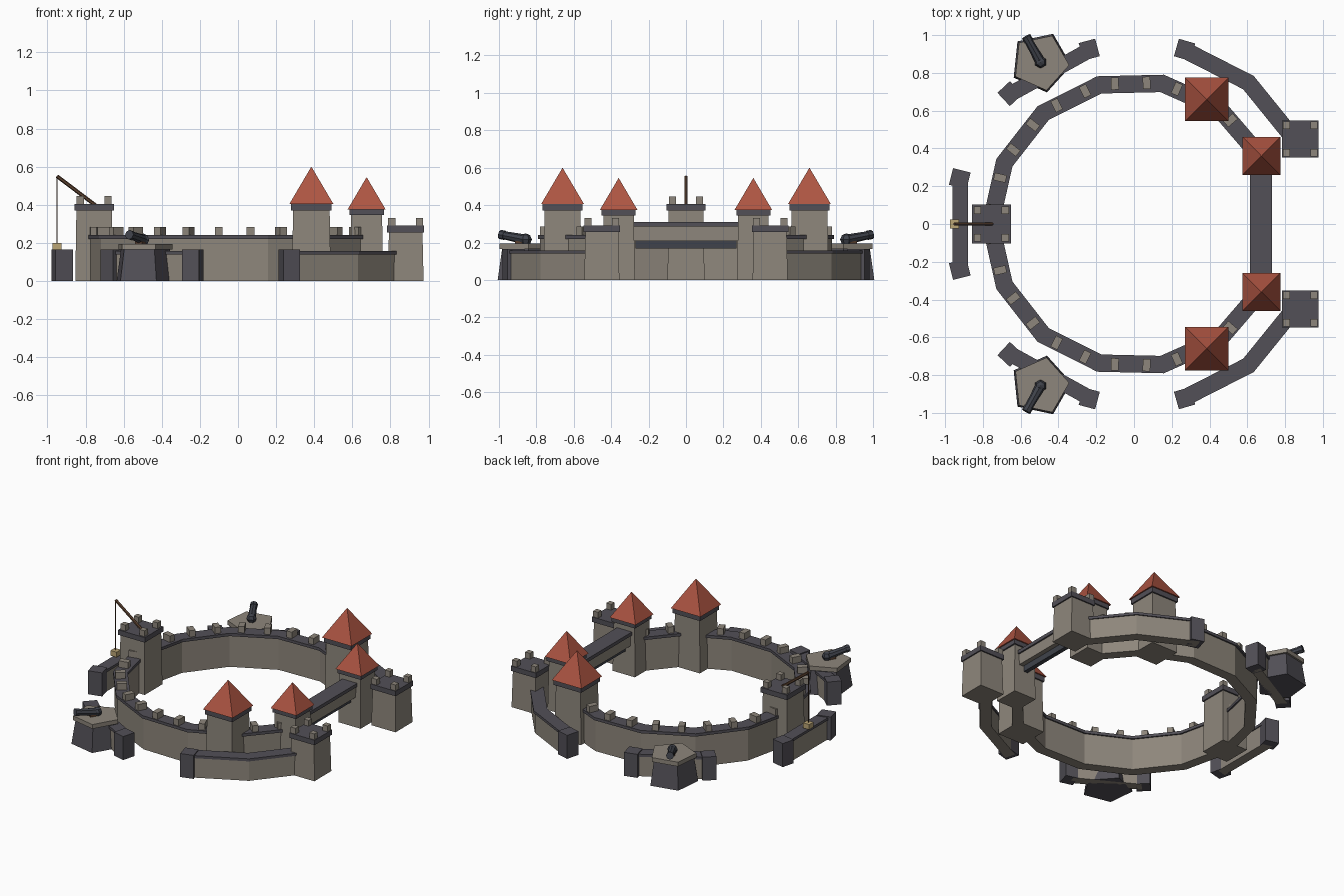
import bpy, bmesh
from math import radians, cos, sin, pi
from mathutils import Vector, Matrix

if "Cube" in bpy.data.objects:
    bpy.data.objects.remove(bpy.data.objects["Cube"])


def material(name, r, g, b):
    m = bpy.data.materials.new(name)
    m.diffuse_color = (r, g, b, 1)
    m.use_nodes = True
    m.node_tree.nodes["Principled BSDF"].inputs["Base Color"].default_value = m.diffuse_color
    return m


STONE = material("stone", 0.27, 0.24, 0.20)
SLATE = material("slate", 0.085, 0.08, 0.095)
ROOF = material("roof_tile", 0.42, 0.09, 0.055)
IRON = material("iron", 0.05, 0.055, 0.07)
WOOD = material("wood", 0.11, 0.055, 0.03)
CRATE = material("crate_wood", 0.5, 0.38, 0.18)


def finish(name, bm, mat, mirror):
    bmesh.ops.recalc_face_normals(bm, faces=bm.faces[:])
    me = bpy.data.meshes.new(name)
    bm.to_mesh(me)
    bm.free()
    me.materials.append(mat)
    ob = bpy.data.objects.new(name, me)
    bpy.context.collection.objects.link(ob)
    if mirror:  # copy to the other side of the castle (y -> -y)
        mod = ob.modifiers.new("mirror", 'MIRROR')
        mod.use_axis = (False, True, False)
        mod.use_mirror_merge = False
    return ob


def polar(r, deg, z=0.0):
    return Vector((r * cos(radians(deg)), r * sin(radians(deg)), z))


def add_box(bm, centre, size, turn=0.0):
    m = (Matrix.Translation(centre) @ Matrix.Rotation(radians(turn), 4, 'Z')
         @ Matrix.Diagonal((*size, 1)))
    bmesh.ops.create_cube(bm, size=1, matrix=m)


def box(name, centre, size, mat, turn=0.0, mirror=False):
    bm = bmesh.new()
    add_box(bm, centre, size, turn)
    return finish(name, bm, mat, mirror)


def prism(name, x, y, z0, z1, r0, r1, sides, turn, mat, mirror=False):
    """Upright tapered prism; radii are measured to the corners."""
    bm = bmesh.new()
    m = Matrix.Translation((x, y, (z0 + z1) / 2)) @ Matrix.Rotation(radians(turn), 4, 'Z')
    bmesh.ops.create_cone(bm, cap_ends=True, segments=sides, radius1=r0,
                          radius2=r1, depth=z1 - z0, matrix=m)
    return finish(name, bm, mat, mirror)


def rod(name, a, b, r0, r1, sides, mat, mirror=False):
    a, b = Vector(a), Vector(b)
    bm = bmesh.new()
    m = (Matrix.Translation((a + b) / 2)
         @ (b - a).to_track_quat('Z', 'Y').to_matrix().to_4x4())
    bmesh.ops.create_cone(bm, cap_ends=True, segments=sides, radius1=r0,
                          radius2=r1, depth=(b - a).length, matrix=m)
    return finish(name, bm, mat, mirror)


def arc_wall(name, angles, r_in, r_out, z0, z1, mat, mirror=False):
    """Faceted wall that follows a list of angles round the centre."""
    bm = bmesh.new()
    rings = [[bm.verts.new(polar(r, a, z)) for r, z in
              ((r_in, z0), (r_out, z0), (r_out, z1), (r_in, z1))] for a in angles]
    for p, q in zip(rings, rings[1:]):
        for i in range(4):
            j = (i + 1) % 4
            bm.faces.new((p[i], p[j], q[j], q[i]))
    bm.faces.new(rings[0])
    bm.faces.new(rings[-1])
    return finish(name, bm, mat, mirror)


def square_tower(name, x, y, half, collar_half, z_body, z_collar, mirror):
    s = 2 ** 0.5
    prism(name + "_body", x, y, 0, z_body, (half + 0.004) * s, (half - 0.002) * s,
          4, 45, STONE, mirror)
    prism(name + "_collar", x, y, z_body, z_collar, collar_half * s, collar_half * s,
          4, 45, SLATE, mirror)


def roofed_tower(name, x, y, half, collar_half, z_body, z_collar, roof_half, z_top):
    square_tower(name, x, y, half, collar_half, z_body, z_collar, True)
    prism(name + "_roof", x, y, z_collar, z_top, roof_half * 2 ** 0.5, 0, 4, 45, ROOF, True)


def open_tower(name, x, y, half, collar_half, z_body, z_collar, mirror):
    square_tower(name, x, y, half, collar_half, z_body, z_collar, mirror)
    bm = bmesh.new()
    for sx in (-1, 1):
        for sy in (-1, 1):
            add_box(bm, (x + sx * 0.073, y + sy * 0.073, z_collar + 0.02), (0.038, 0.038, 0.042))
    finish(name + "_battlements", bm, STONE, mirror)


# Main ring wall with walkway and battlements, open on the +x side
ring = [28 + i * 304 / 12 for i in range(13)]
arc_wall("ring_wall", ring, 0.722, 0.796, 0, 0.22, STONE)
arc_wall("ring_walkway", ring, 0.712, 0.806, 0.22, 0.24, SLATE)
bm = bmesh.new()
for a, b in zip(ring, ring[1:]):
    p, q = polar(0.764, a, 0.262), polar(0.764, b, 0.262)
    for t in (0.25, 0.75):
        add_box(bm, p.lerp(q, t), (0.065, 0.04, 0.045), (a + b) / 2)
finish("ring_battlements", bm, STONE, False)

# Roofed towers on the ring and at the gate
roofed_tower("large_tower", 0.385, 0.66, 0.098, 0.106, 0.37, 0.405, 0.115, 0.60)
roofed_tower("gate_tower", 0.675, 0.36, 0.083, 0.091, 0.345, 0.375, 0.10, 0.545)

# Gate bridge between the two gate towers
box("gate_beam", (0.673, 0, 0.247), (0.095, 0.56, 0.077), STONE)
box("gate_walkway", (0.673, 0, 0.297), (0.116, 0.56, 0.024), SLATE)
box("gate_portcullis", (0.673, 0, 0.188), (0.03, 0.54, 0.042), IRON)

# Outer walls beside the gate, with corner towers
outer = [27, 51, 75]
arc_wall("outer_wall", outer, 0.925, 1.0, 0, 0.14, STONE, True)
arc_wall("outer_walkway", outer, 0.918, 1.008, 0.14, 0.158, SLATE, True)
box("outer_wall_end", polar(0.96, 73.8, 0.0825), (0.096, 0.09, 0.165), SLATE, 73.8, True)
open_tower("corner_tower", 0.88, 0.45, 0.09, 0.097, 0.255, 0.29, True)

# Short detached walls: one at the rear, one on each flank
for name, mid, mirror in (("rear", 180, False), ("flank", 119, True)):
    span = [mid - 14, mid + 14]
    arc_wall(name + "_wall", span, 0.912, 0.982, 0, 0.14, STONE, mirror)
    arc_wall(name + "_walkway", span, 0.905, 0.99, 0.14, 0.158, SLATE, mirror)
    bm = bmesh.new()
    for a in span:
        add_box(bm, polar(0.953, a + (0.6 if a > mid else -0.6), 0.0825), (0.096, 0.09, 0.165), a)
    finish(name + "_wall_ends", bm, SLATE, mirror)

# Five-sided bastions with cannons
bx, by = -0.495, 0.857
prism("bastion_body", bx, by, 0, 0.165, 0.164, 0.138, 5, 120, SLATE, True)
prism("bastion_platform", bx, by, 0.165, 0.195, 0.153, 0.153, 5, 120, STONE, True)
box("cannon_carriage", (bx - 0.012, by + 0.021, 0.2), (0.06, 0.04, 0.016), WOOD, 120, True)
breech = Vector((bx, by, 0.216))
aim = Vector((-0.48, 0.86, 0.17))
rod("cannon_barrel", breech, breech + aim * 0.155, 0.027, 0.021, 8, IRON, True)
rod("cannon_muzzle", breech + aim * 0.13, breech + aim * 0.158, 0.025, 0.025, 8, IRON, True)
bm = bmesh.new()
bmesh.ops.create_uvsphere(bm, u_segments=6, v_segments=4, radius=0.033,
                          matrix=Matrix.Translation(breech))
finish("cannon_breech", bm, IRON, True)

# Rear tower with a crane holding a crate over the rear wall
open_tower("rear_tower", -0.755, 0, 0.095, 0.103, 0.37, 0.405, False)
rod("crane_boom", (-0.745, 0, 0.395), (-0.95, 0, 0.55), 0.01, 0.01, 6, WOOD)
rod("crane_rope", (-0.95, 0, 0.19), (-0.95, 0, 0.55), 0.003, 0.003, 6, WOOD)
box("crane_crate", (-0.95, 0, 0.181), (0.047, 0.047, 0.036), CRATE)
